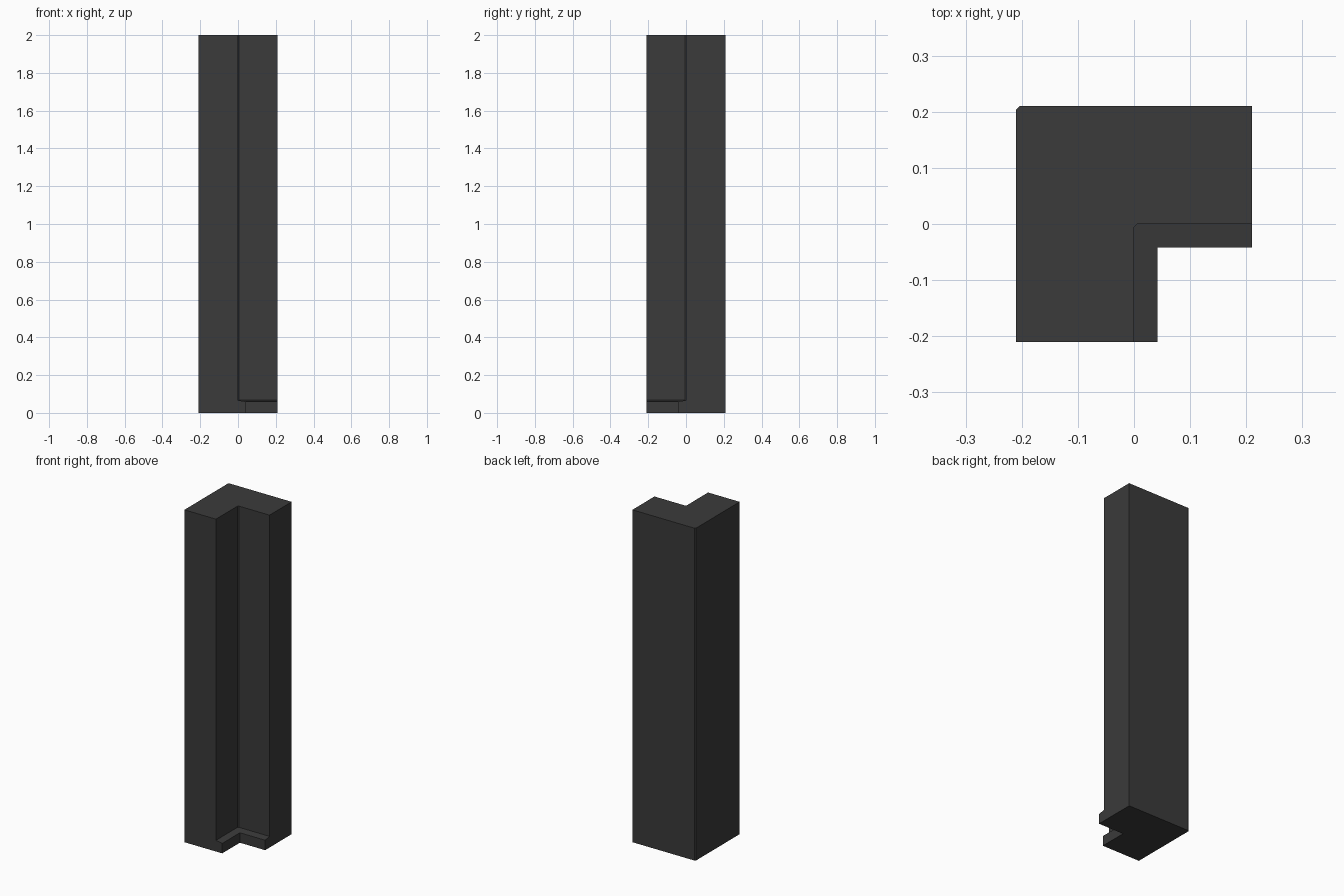
import bpy
import bmesh

cube = bpy.data.objects.get("Cube")
if cube:
    bpy.data.objects.remove(cube, do_unlink=True)

HALF = 0.21       # half width of the corner post
HEIGHT = 2.0
CUT = 0.006       # tiny chamfer on the back and inner edges
SKIRT = 0.042     # how far the skirting stands out
SKIRT_LOW, SKIRT_HIGH = 0.06, 0.067

charcoal = bpy.data.materials.new("charcoal")
charcoal.use_nodes = True
colour = (0.043, 0.043, 0.043, 1)
charcoal.diffuse_color = colour
charcoal.node_tree.nodes["Principled BSDF"].inputs["Base Color"].default_value = colour


def prism(name, outline, top_height):
    """Solid with a flat base whose top height follows a rule for each point."""
    bm = bmesh.new()
    base = [bm.verts.new((x, y, 0)) for x, y in outline]
    top = [bm.verts.new((x, y, top_height(x, y))) for x, y in outline]
    bm.faces.new(base)
    bm.faces.new(top)
    for i in range(len(base)):
        j = (i + 1) % len(base)
        bm.faces.new((base[i], base[j], top[j], top[i]))
    bmesh.ops.recalc_face_normals(bm, faces=bm.faces)
    mesh = bpy.data.meshes.new(name)
    bm.to_mesh(mesh)
    bm.free()
    mesh.materials.append(charcoal)
    obj = bpy.data.objects.new(name, mesh)
    bpy.context.collection.objects.link(obj)
    return obj


# L-shaped corner post, open towards the front left
prism("corner_post", [
    (-HALF, -HALF), (0, -HALF), (0, -CUT), (CUT, 0), (HALF, 0),
    (HALF, HALF), (-HALF + CUT, HALF), (-HALF, HALF - CUT),
], lambda x, y: HEIGHT)

# Skirting along both inner walls, its top sloping down away from the wall
prism("skirting", [
    (0, -HALF), (SKIRT, -HALF), (SKIRT, -SKIRT), (HALF, -SKIRT),
    (HALF, 0), (0, 0),
], lambda x, y: SKIRT_HIGH if x == 0 or y == 0 else SKIRT_LOW)
